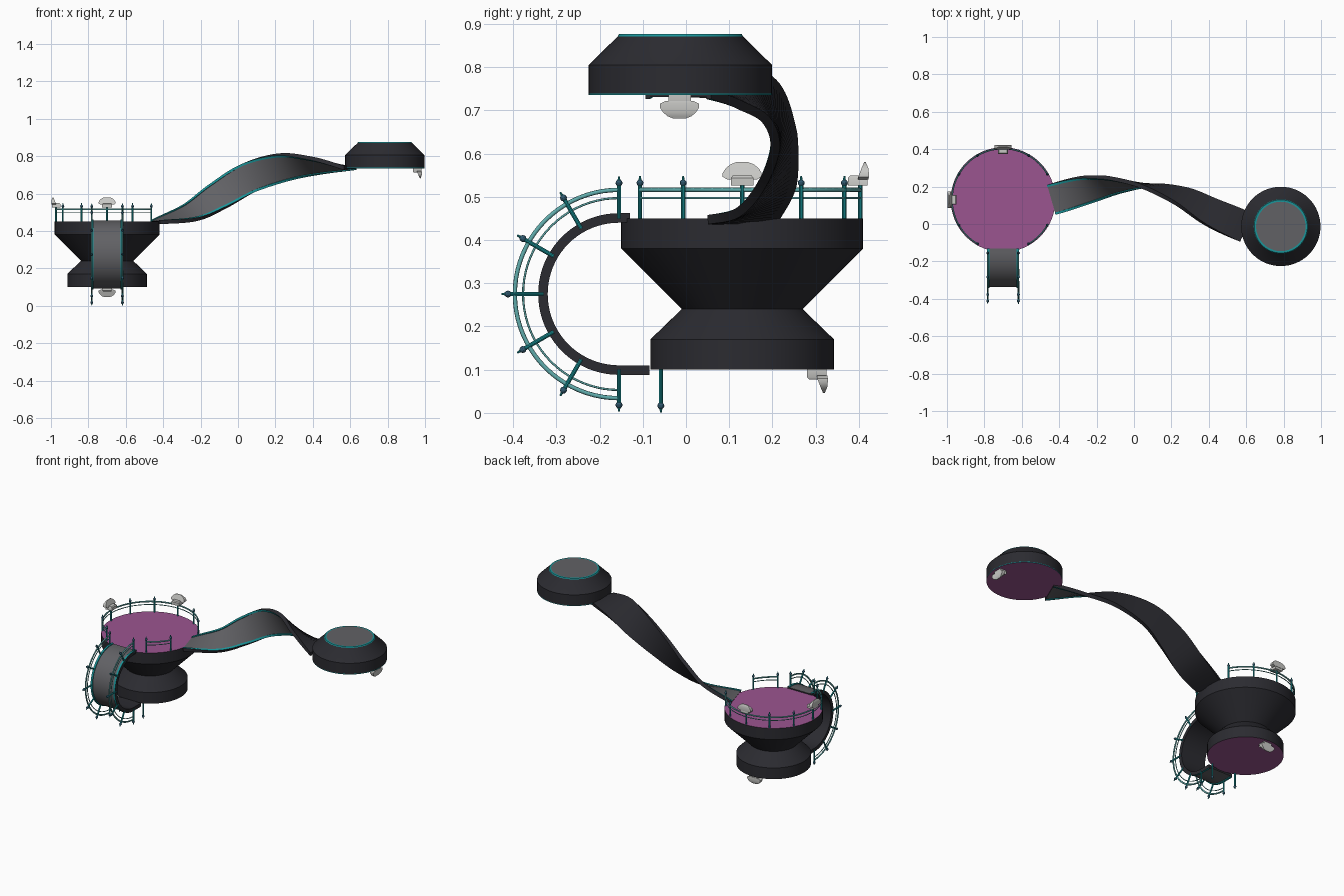
import bpy, bmesh, math
from mathutils import Vector, Matrix

if "Cube" in bpy.data.objects:
    bpy.data.objects.remove(bpy.data.objects["Cube"])

def mat(name, *c):
    m = bpy.data.materials.new(name)
    m.diffuse_color = (*c, 1)
    m.use_nodes = True
    m.node_tree.nodes["Principled BSDF"].inputs["Base Color"].default_value = m.diffuse_color
    return m

DARK = mat("charcoal", .024, .024, .03)
GREY = mat("deck grey", .12, .12, .13)
TEAL = mat("teal", .01, .30, .32)
PALE = mat("pale teal", .12, .42, .42)
PURPLE = mat("purple", .33, .09, .28)
BLUE = mat("steel blue", .03, .10, .16)
LIGHT = mat("light grey", .58, .58, .56)
X, Y, Z = Vector((1, 0, 0)), Vector((0, 1, 0)), Vector((0, 0, 1))

def finish(name, bm, mats, angle=30):
    bmesh.ops.recalc_face_normals(bm, faces=bm.faces[:])
    me = bpy.data.meshes.new(name)
    bm.to_mesh(me)
    bm.free()
    for m in mats:
        me.materials.append(m)
    ob = bpy.data.objects.new(name, me)
    bpy.context.collection.objects.link(ob)
    bpy.ops.object.select_all(action='DESELECT')
    ob.select_set(True)
    bpy.context.view_layer.objects.active = ob
    bpy.ops.object.shade_smooth_by_angle(angle=math.radians(angle))
    return ob

def lathe(name, centre, profile, band_mats, cap_mats, mats, n=64):
    """Stack of rings with a material index per band and per cap (bottom, top)."""
    bm = bmesh.new()
    rings = [[bm.verts.new((centre[0] + r * math.cos(2 * math.pi * i / n),
                            centre[1] + r * math.sin(2 * math.pi * i / n), z))
              for i in range(n)] for r, z in profile]
    for k, (a, b) in enumerate(zip(rings, rings[1:])):
        for i in range(n):
            j = (i + 1) % n
            bm.faces.new((a[i], a[j], b[j], b[i])).material_index = band_mats[k]
    bm.faces.new(rings[0]).material_index = cap_mats[0]
    bm.faces.new(rings[-1]).material_index = cap_mats[1]
    return finish(name, bm, mats)

def sweep(bm, frames, section, idx=None):
    """Sweep a closed (width, normal) section along (point, width, normal) frames."""
    rings = [[bm.verts.new(p + w * u + n * v) for u, v in section] for p, w, n in frames]
    m = len(section)
    for a, b in zip(rings, rings[1:]):
        for i in range(m):
            j = (i + 1) % m
            bm.faces.new((a[i], a[j], b[j], b[i])).material_index = idx[i] if idx else 0
    bm.faces.new(rings[0])
    bm.faces.new(rings[-1])

def deck_section(w, c=.012):
    return [(-w, -.01), (w, -.01), (w, .012), (w - c, .012), (w - c, .007),
            (c - w, .007), (c - w, .012), (-w, .012)]
DECK_IDX = [0, 0, 2, 2, 1, 2, 2, 0]

def oval(a, b, n=8):
    return [(a * math.cos(2 * math.pi * i / n), b * math.sin(2 * math.pi * i / n)) for i in range(n)]

def posts(name, items):
    """Posts with a ball finial; items are (base, direction, height)."""
    bm = bmesh.new()
    for base, d, h in items:
        q = d.to_track_quat('Z', 'Y').to_matrix().to_4x4()
        for at, r1, r2, depth in ((h * .45, .005, .005, h * .9), (h * .96, .004, .002, h * .08 + .006)):
            bmesh.ops.create_cone(bm, cap_ends=True, segments=10, radius1=r1, radius2=r2, depth=depth,
                                  matrix=Matrix.Translation(base + d * at) @ q)
        old = set(bm.faces)
        bmesh.ops.create_uvsphere(bm, u_segments=10, v_segments=6, radius=.008,
                                  matrix=Matrix.Translation(base + d * (h * .87)) @ q)
        for f in set(bm.faces) - old:
            f.material_index = 1
    return finish(name, bm, [TEAL, BLUE])

# Islands
BIG, SMALL = (-.70, .13), (.785, -.013)
lathe("large_island", BIG, [(.2125, .10), (.2125, .17), (.14, .24), (.28, .38), (.28, .45)],
      [0] * 4, (1, 1), [DARK, PURPLE])
lathe("small_island", SMALL, [(.212, .735), (.212, .739), (.212, .805), (.145, .871), (.142, .876), (.132, .876)],
      [2, 0, 0, 2, 2], (1, 3), [DARK, PURPLE, TEAL, GREY])

# Twisting bridge between the islands, turning its deck upside down
PTS = [Vector(p) for p in ((-.44, .13, .446), (-.25, .185, .50), (-.1, .212, .59), (.06, .207, .685),
                           (.25, .15, .742), (.42, .06, .751), (.60, -.018, .738))]
def spline(t):
    k = min(int(t), len(PTS) - 2)
    u = t - k
    p1, p2 = PTS[k], PTS[k + 1]
    p0 = PTS[k - 1] if k else p1 * 2 - p2
    p3 = PTS[k + 2] if k + 2 < len(PTS) else p2 * 2 - p1
    return .5 * (2 * p1 + (p2 - p0) * u + (2 * p0 - 5 * p1 + 4 * p2 - p3) * u * u
                 + (3 * p1 - p0 - 3 * p2 + p3) * u ** 3)
frames = []
for i in range(61):
    t = i / 10
    T = (spline(min(t + .02, 6)) - spline(max(t - .02, 0))).normalized()
    a = math.pi * i / 60
    w = T.cross(Vector((0, -math.sin(a), math.cos(a)))).normalized()
    frames.append((spline(t), w, w.cross(T)))
bm = bmesh.new()
sweep(bm, frames, deck_section(.083), DECK_IDX)
finish("twisting_bridge", bm, [DARK, GREY, TEAL])

# Curled bridge from the top of the large island to its underside
CY, CZ, CR = -.155, .275, .175
def curl(deg, r):
    a = math.radians(deg)
    n = Vector((0, math.cos(a), math.sin(a)))
    return Vector((BIG[0], CY, CZ)) + n * r, X, n
arc = [curl(90 + 180 * i / 40, CR) for i in range(41)]
arc.insert(0, (Vector((BIG[0], -.13, CZ + CR)), X, Z))
arc.append((Vector((BIG[0], -.085, CZ - CR)), X, -Z))
bm = bmesh.new()
sweep(bm, arc, deck_section(.085), DECK_IDX)
finish("curled_bridge", bm, [DARK, GREY, TEAL])

# Curled bridge railings, one each side
bm, items = bmesh.new(), []
for s in (-.082, .082):
    for r, a, b in ((.241, .004, .005), (.222, .0025, .0025)):
        sweep(bm, [(p + X * s, w, n) for p, w, n in (curl(90 + 180 * i / 40, r) for i in range(41))], oval(a, b))
    for k in range(7):
        p, w, n = curl(90 + 30 * k, CR)
        items.append((p + X * s, n, .094))
    items.append((Vector((BIG[0] + s, -.058, .10)), -Z, .096))
finish("curled_bridge_rails", bm, [PALE], 60)
posts("curled_bridge_posts", items)

# Railing round the large island, open at both bridges
def around(deg, r, z):
    a = math.radians(deg)
    n = Vector((math.cos(a), math.sin(a), 0))
    return Vector((BIG[0], BIG[1], z)) + n * r, n, Z
bm, items = bmesh.new(), []
for start, end in ((30, 240), (300, 330)):
    steps = (end - start) // 5
    for z, a, b in ((.516, .004, .005), (.497, .0025, .0025)):
        sweep(bm, [around(start + 5 * i, .273, z) for i in range(steps + 1)], oval(a, b))
    items += [(around(d, .273, .445)[0], Z, .10) for d in range(start, end + 1, 30)]
finish("island_rails", bm, [PALE], 60)
posts("island_posts", items)

# Lamps: a tapered foot with a domed shade on its outer side
def lamp(name, base, out, up):
    side = up.cross(out)
    bm = bmesh.new()
    def loft(levels):
        # each level: height, half width, inner depth, outer depth
        rings = [[bm.verts.new(base + up * h + side * sx * hw + out * d)
                  for sx, d in ((-1, d0), (1, d0), (1, d1), (-1, d1))] for h, hw, d0, d1 in levels]
        for a, b in zip(rings, rings[1:]):
            for i in range(4):
                j = (i + 1) % 4
                bm.faces.new((a[i], a[j], b[j], b[i]))
        bm.faces.new(rings[0])
        bm.faces.new(rings[-1])
    loft([(0, .026, -.025, .02), (.018, .026, -.025, .02), (.023, .022, -.02, .018)])
    loft([(.014, .034, -.002, .022), (.020, .045, -.002, .023), (.029, .045, .002, .023),
          (.040, .038, .006, .022), (.049, .027, .010, .018), (.054, .014, .012, .016)])
    finish(name, bm, [LIGHT], 40)

lamp("lamp_left", Vector((-.975, .13, .526)), -X, Z)
lamp("lamp_back", Vector((-.70, .40, .526)), Y, Z)
lamp("lamp_under_large", Vector((-.70, .305, .10)), Y, -Z)
lamp("lamp_under_small", Vector((.96, -.015, .735)), X, -Z)
